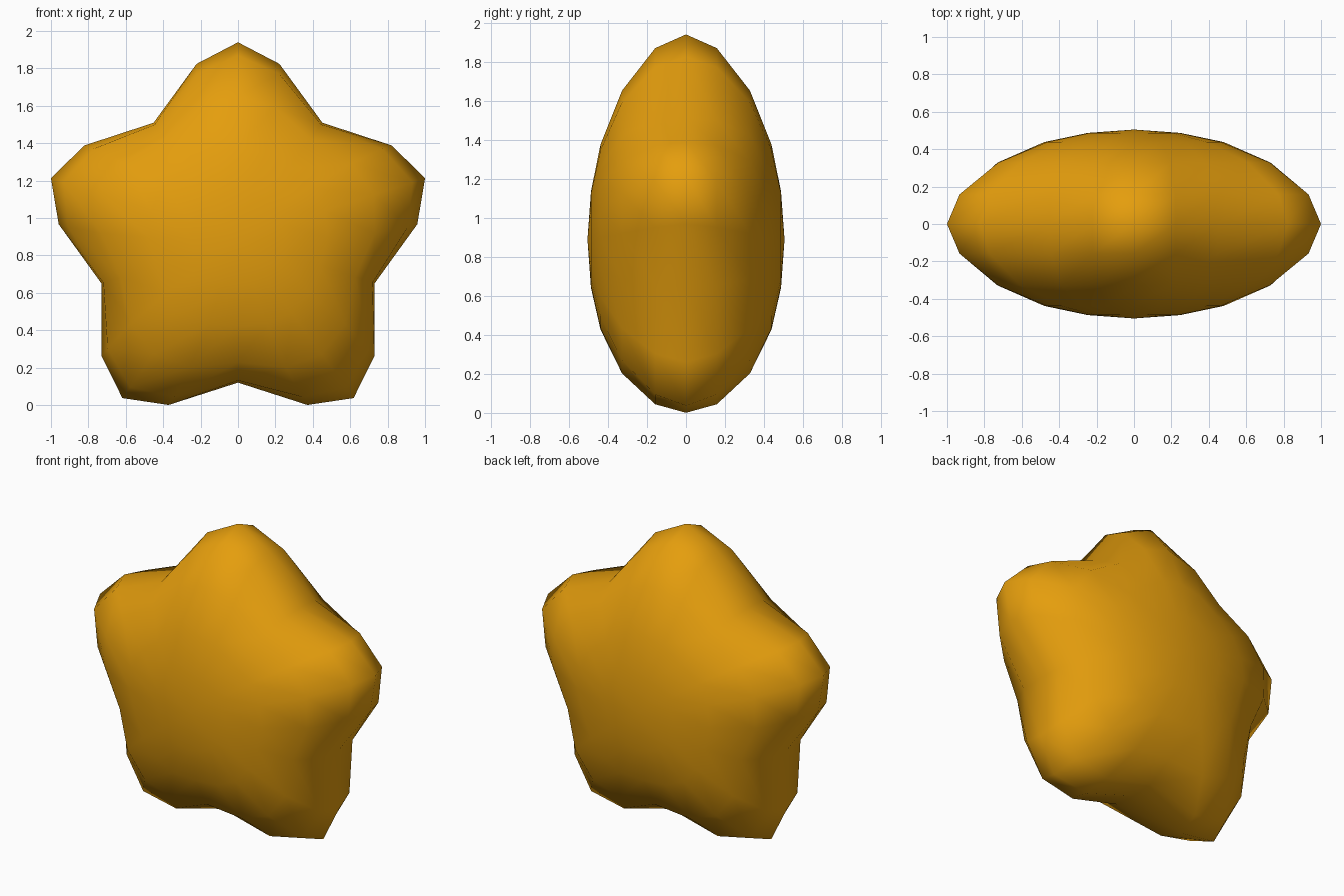
import bpy, bmesh, math

if "Cube" in bpy.data.objects:
    bpy.data.objects.remove(bpy.data.objects["Cube"])

CENTRE_Z = 0.888
TIP, SHOULDER, NOTCH = 1.0515, 0.962, 0.768   # outline radii

gold = bpy.data.materials.new("golden orange")
gold.diffuse_color = (0.78, 0.34, 0.004, 1)
gold.use_nodes = True
gold.node_tree.nodes["Principled BSDF"].inputs["Base Color"].default_value = gold.diffuse_color


def ring(bm, scale, star, y):
    """20-sided ring that blends from a circle (star=0) to the star outline (star=1)."""
    verts = []
    turn = 18 + (13.3 - 18) * star            # shoulder angle away from the tip
    mix = lambda r: scale * (TIP + (r - TIP) * star)
    for arm in range(5):
        for off, r in ((-turn, SHOULDER), (0, TIP), (turn, SHOULDER), (36, NOTCH)):
            a = math.radians(arm * 72 + off)
            verts.append(bm.verts.new((mix(r) * math.sin(a), y,
                                       CENTRE_Z + mix(r) * math.cos(a))))
    return verts


# Puffy star body: rings from the front pole to the back pole
half = [(0.235, 0.0, 0.487), (0.464, 0.2, 0.438), (0.726, 0.5, 0.328), (0.933, 0.85, 0.158)]
rows = [(s, k, -y) for s, k, y in half] + [(1, 1, 0)] + half[::-1]

bm = bmesh.new()
rings = [ring(bm, *row) for row in rows]
for a, b in zip(rings, rings[1:]):
    for i in range(20):
        j = (i + 1) % 20
        bm.faces.new((a[i], a[j], b[j], b[i]))
for r, y in ((rings[0], -0.505), (rings[-1], 0.505)):
    pole = bm.verts.new((0, y, CENTRE_Z))
    for i in range(20):
        bm.faces.new((r[i], r[(i + 1) % 20], pole))
bmesh.ops.recalc_face_normals(bm, faces=bm.faces)
for f in bm.faces:
    f.smooth = True

mesh = bpy.data.meshes.new("star_body")
bm.to_mesh(mesh)
bm.free()
mesh.materials.append(gold)
bpy.context.collection.objects.link(bpy.data.objects.new("star_body", mesh))
